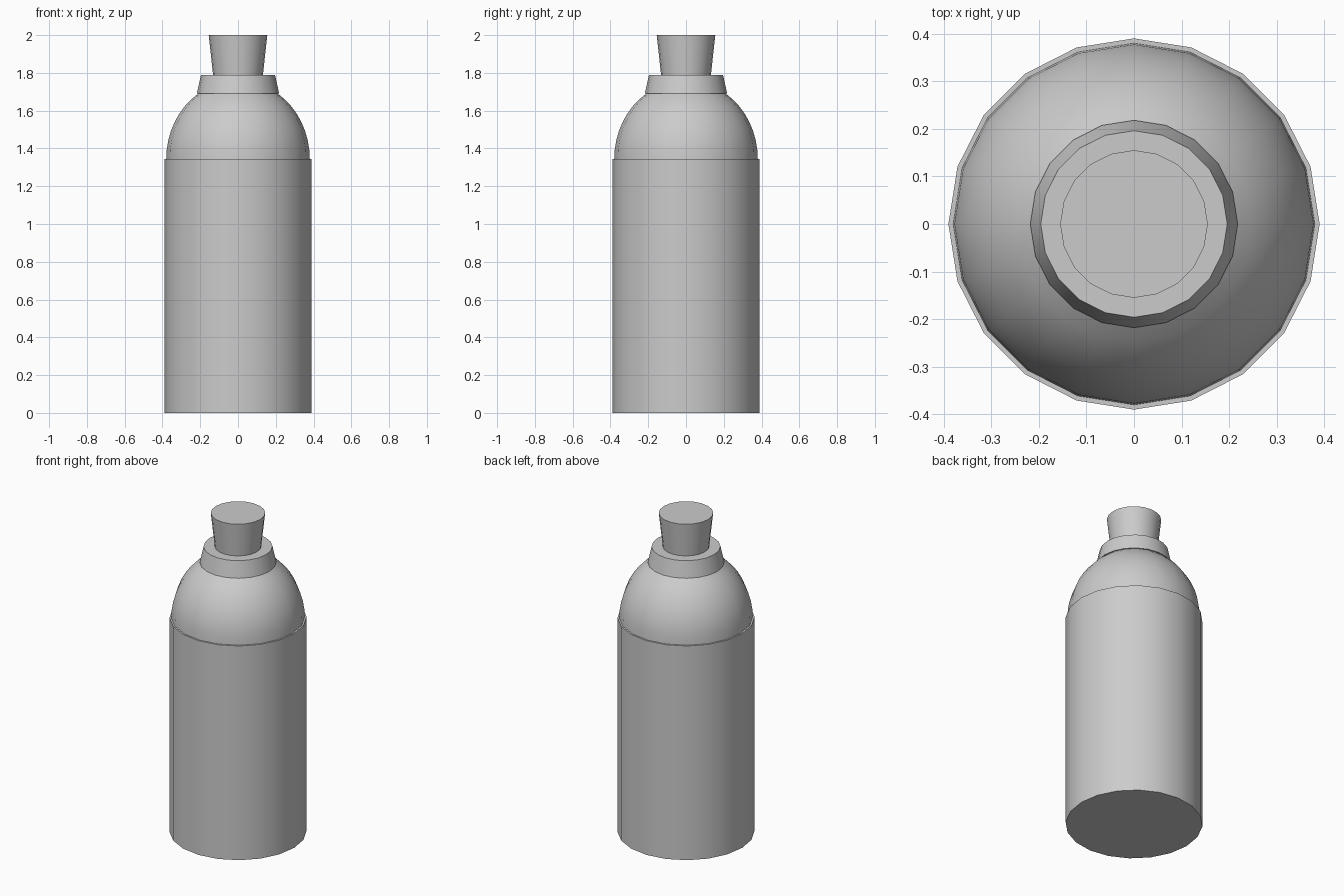
import bpy, bmesh, math

if "Cube" in bpy.data.objects:
    bpy.data.objects.remove(bpy.data.objects["Cube"])

SIDES = 20


def lathe(name, profile):
    """Spin a (radius, z) profile around z into a closed solid with 20 sides."""
    bm = bmesh.new()
    rings = []
    for r, z in profile:
        rings.append([bm.verts.new((r * math.cos(2 * math.pi * i / SIDES),
                                    r * math.sin(2 * math.pi * i / SIDES), z))
                      for i in range(SIDES)])
    for low, high in zip(rings, rings[1:]):
        for i in range(SIDES):
            j = (i + 1) % SIDES
            bm.faces.new((low[i], low[j], high[j], high[i]))
    bm.faces.new(rings[0][::-1])
    bm.faces.new(rings[-1])
    mesh = bpy.data.meshes.new(name)
    bm.to_mesh(mesh)
    bm.free()
    obj = bpy.data.objects.new(name, mesh)
    bpy.context.collection.objects.link(obj)
    bpy.ops.object.select_all(action='DESELECT')
    obj.select_set(True)
    bpy.context.view_layer.objects.active = obj
    bpy.ops.object.shade_smooth_by_angle(angle=math.radians(30))
    return obj


# Straight body
lathe("bottle_body", [(0.39, 0), (0.39, 1.345)])

# Rounded shoulder, an elliptical arc ending under the collar
end = math.asin(0.345 / 0.415)
lathe("bottle_shoulder", [(0.38 * math.cos(end * k / 8),
                           1.345 + 0.415 * math.sin(end * k / 8))
                          for k in range(9)])

# Tapered collar
lathe("neck_collar", [(0.218, 1.69), (0.196, 1.79)])

# Stopper, wider at the top
lathe("stopper", [(0.132, 1.79), (0.155, 2.0)])
